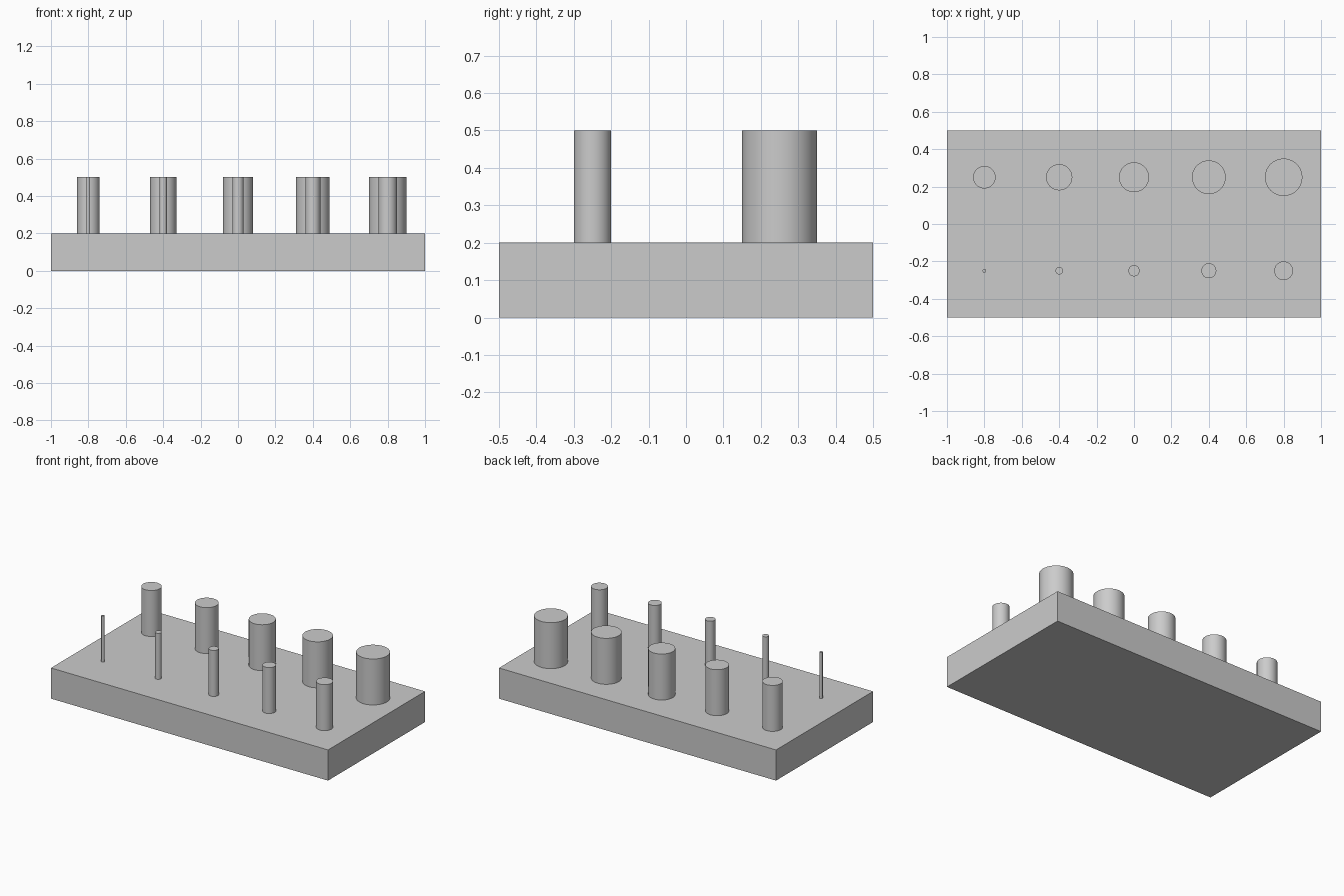
import bpy
import math

cube = bpy.data.objects.get("Cube")
if cube:
    bpy.data.objects.remove(cube, do_unlink=True)

# Single grey material
grey = bpy.data.materials.new("light_grey")
grey.use_nodes = True
colour = (0.6, 0.6, 0.6, 1)
grey.diffuse_color = colour
grey.node_tree.nodes["Principled BSDF"].inputs["Base Color"].default_value = colour

BASE_TOP = 0.2
PEG_TOP = 0.5


def finish(name):
    obj = bpy.context.object
    obj.name = name
    obj.data.materials.append(grey)
    return obj


def add_peg(name, x, y, radius):
    height = PEG_TOP - BASE_TOP
    bpy.ops.mesh.primitive_cylinder_add(
        vertices=64, radius=radius, depth=height,
        location=(x, y, BASE_TOP + height / 2))
    finish(name)
    bpy.ops.object.shade_smooth_by_angle(angle=math.radians(30))


# Base plate
bpy.ops.mesh.primitive_cube_add(size=1, location=(0, 0, BASE_TOP / 2))
plate = finish("base_plate")
plate.scale = (2, 1, BASE_TOP)
bpy.ops.object.transform_apply(location=False, rotation=False, scale=True)

# Two rows of pegs, each growing wider towards +x
for row, y, first_radius in (("front", -0.25, 0.01), ("back", 0.25, 0.06)):
    for i in range(5):
        add_peg(f"{row}_peg_{i + 1}", -0.8 + 0.4 * i, y, first_radius + 0.01 * i)
